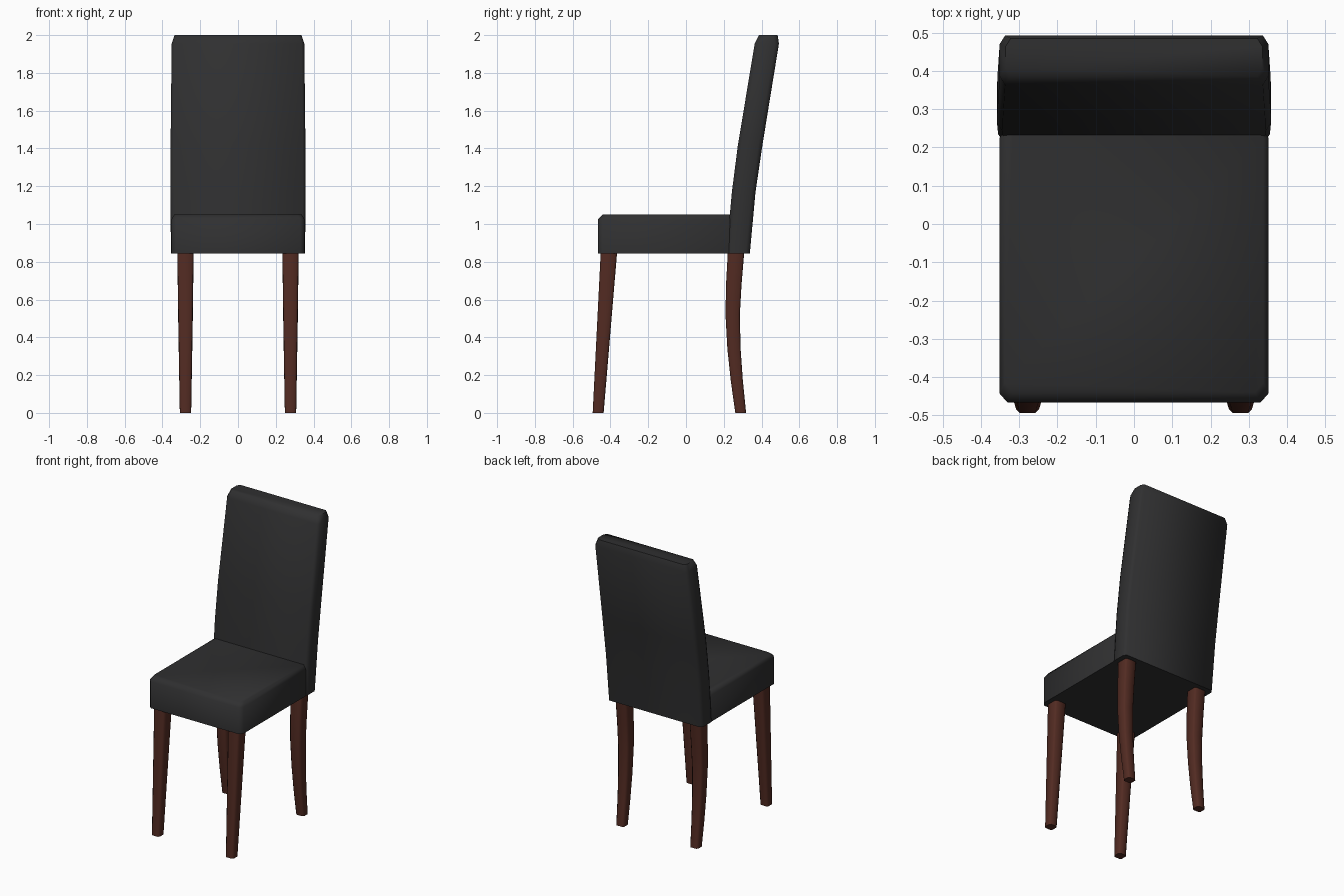
import bpy, bmesh, math

if "Cube" in bpy.data.objects:
    bpy.data.objects.remove(bpy.data.objects["Cube"])


def material(name, rgb):
    m = bpy.data.materials.new(name)
    m.diffuse_color = (*rgb, 1)
    m.use_nodes = True
    m.node_tree.nodes["Principled BSDF"].inputs["Base Color"].default_value = m.diffuse_color
    return m


LEATHER = material("black leather", (0.029, 0.029, 0.030))
WOOD = material("dark red wood", (0.085, 0.024, 0.016))


def loft(name, mat, sections, x=0.0, cx=0.01, cy=0.01):
    """Skin chamfered rectangles; each section is (z, y_front, y_back, half_width)."""
    bm = bmesh.new()
    rings = []
    for z, yf, yb, w in sections:
        pts = [(-w + cx, yf), (w - cx, yf), (w, yf + cy), (w, yb - cy),
               (w - cx, yb), (-w + cx, yb), (-w, yb - cy), (-w, yf + cy)]
        rings.append([bm.verts.new((x + px, py, z)) for px, py in pts])
    for a, b in zip(rings, rings[1:]):
        for i in range(8):
            j = (i + 1) % 8
            bm.faces.new((a[i], a[j], b[j], b[i]))
    bm.faces.new(rings[0][::-1])
    bm.faces.new(rings[-1])
    mesh = bpy.data.meshes.new(name)
    bm.to_mesh(mesh)
    bm.free()
    mesh.materials.append(mat)
    ob = bpy.data.objects.new(name, mesh)
    bpy.context.collection.objects.link(ob)
    # smooth across the soft chamfers, sharp at right angles
    bpy.ops.object.select_all(action='DESELECT')
    ob.select_set(True)
    bpy.context.view_layer.objects.active = ob
    bpy.ops.object.shade_smooth_by_angle(angle=math.radians(62))
    return ob


# Seat cushion with a softened top edge
loft("seat", LEATHER, [
    (0.845, -0.467, 0.25, 0.352),
    (1.025, -0.467, 0.25, 0.352),
    (1.05, -0.44, 0.25, 0.338),
], cx=0.022, cy=0.025)

# Backrest, leaning and gently curved
loft("backrest", LEATHER, [
    (0.845, 0.213, 0.338, 0.355),
    (1.17, 0.243, 0.368, 0.358),
    (1.42, 0.275, 0.405, 0.357),
    (1.955, 0.364, 0.492, 0.351),
    (2.0, 0.386, 0.485, 0.336),
], cx=0.014, cy=0.022)

# Legs: straight tapered pair in front, curved pair behind
for side, s in (("left", -1), ("right", 1)):
    loft("front_leg_" + side, WOOD, [
        (0.0, -0.494, -0.436, 0.030),
        (0.86, -0.451, -0.364, 0.043),
    ], x=s * 0.278)
    loft("back_leg_" + side, WOOD, [
        (0.0, 0.261, 0.318, 0.030),
        (0.17, 0.237, 0.301, 0.033),
        (0.34, 0.219, 0.289, 0.036),
        (0.52, 0.209, 0.285, 0.039),
        (0.68, 0.212, 0.294, 0.041),
        (0.86, 0.222, 0.309, 0.043),
    ], x=s * 0.278)
